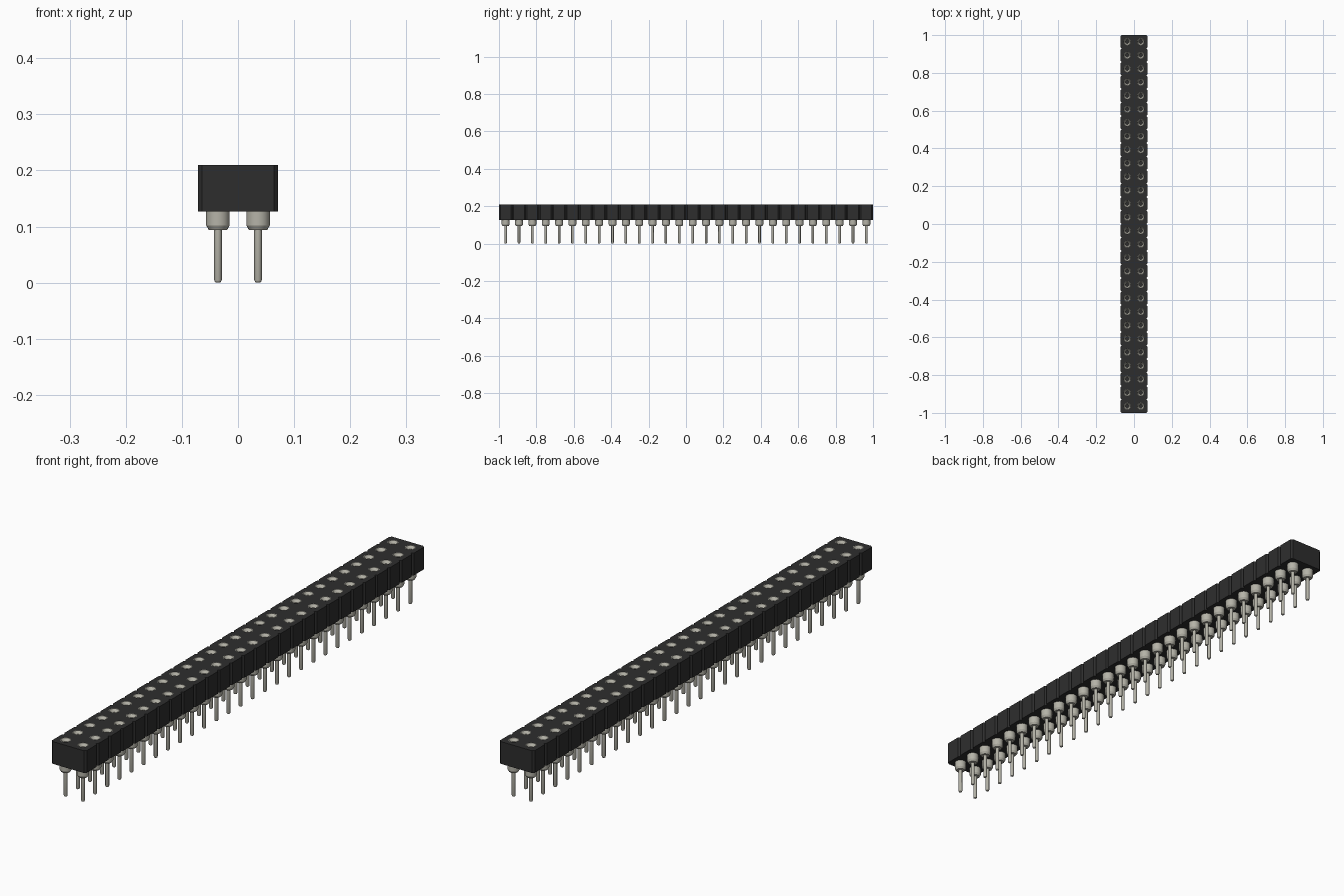
import bpy, bmesh
from math import cos, sin, pi

cube = bpy.data.objects.get("Cube")
if cube:
    bpy.data.objects.remove(cube)

ROWS = 28
PITCH = 2 / ROWS
HALF = PITCH           # half width of the two-column body
NOTCH = 0.007
BODY_Z, TOP_Z = 0.127, 0.21
SIDES = 20
centres = [(sx * PITCH / 2, -1 + (i + 0.5) * PITCH)
           for i in range(ROWS) for sx in (-1, 1)]


def material(name, colour, rough, metal=0.0):
    m = bpy.data.materials.new(name)
    m.use_nodes = True
    m.diffuse_color = (*colour, 1)
    shader = m.node_tree.nodes["Principled BSDF"]
    shader.inputs["Base Color"].default_value = (*colour, 1)
    shader.inputs["Roughness"].default_value = rough
    shader.inputs["Metallic"].default_value = metal
    return m


def finish(bm, name, mat):
    bmesh.ops.recalc_face_normals(bm, faces=bm.faces)
    me = bpy.data.meshes.new(name)
    bm.to_mesh(me)
    bm.free()
    ob = bpy.data.objects.new(name, me)
    bpy.context.collection.objects.link(ob)
    me.materials.append(mat)
    return ob


def lathe(bm, profile, cx, cy):
    """Revolve (radius, height) points about a vertical axis, capping both ends."""
    rings = [[bm.verts.new((cx + r * cos(2 * pi * k / SIDES),
                            cy + r * sin(2 * pi * k / SIDES), z))
              for k in range(SIDES)] for r, z in profile]
    for a, b in zip(rings, rings[1:]):
        for k in range(SIDES):
            n = (k + 1) % SIDES
            bm.faces.new((a[k], a[n], b[n], b[k]))
    bm.faces.new(rings[0][::-1])
    bm.faces.new(rings[-1])


black = material("black plastic", (0.027, 0.027, 0.027), 0.6)
silver = material("warm silver metal", (0.46, 0.45, 0.39), 0.4)

# Housing: notched outline extruded upwards
right_edge = []
for i in range(ROWS):
    y0 = -1 + i * PITCH
    right_edge += [(HALF - NOTCH, y0), (HALF, y0 + NOTCH), (HALF, y0 + PITCH - NOTCH)]
right_edge.append((HALF - NOTCH, 1))
outline = right_edge + [(-x, y) for x, y in reversed(right_edge)]
bm = bmesh.new()
base = bm.faces.new([bm.verts.new((x, y, BODY_Z)) for x, y in outline])
top = bmesh.ops.extrude_face_region(bm, geom=[base])["geom"]
bmesh.ops.translate(bm, vec=(0, 0, TOP_Z - BODY_Z),
                    verts=[v for v in top if isinstance(v, bmesh.types.BMVert)])
housing = finish(bm, "housing", black)

# Socket holes cut in the housing top
bm = bmesh.new()
for c in centres:
    lathe(bm, [(0.0185, 0.15), (0.0185, 0.23)], *c)
cutter = finish(bm, "socket_hole_cutter", black)
cutter.hide_render = True
cutter.hide_viewport = True
cut = housing.modifiers.new("socket holes", "BOOLEAN")
cut.operation = "DIFFERENCE"
cut.object = cutter

# Turned pins: rounded tail, collar, barrel, funnel mouth and bore
pin_profile = [(0.003, 0), (0.0055, 0.0015), (0.0068, 0.005), (0.0068, 0.0935),
               (0.016, 0.0935), (0.021, 0.102), (0.021, 0.1275),
               (0.0185, 0.1275), (0.0185, TOP_Z), (0.0165, TOP_Z),
               (0.009, 0.2), (0.009, 0.15)]
bm = bmesh.new()
for c in centres:
    lathe(bm, pin_profile, *c)
pins = finish(bm, "contact_pins", silver)

bpy.ops.object.select_all(action="DESELECT")
pins.select_set(True)
bpy.context.view_layer.objects.active = pins
bpy.ops.object.shade_smooth_by_angle(angle=0.5)
